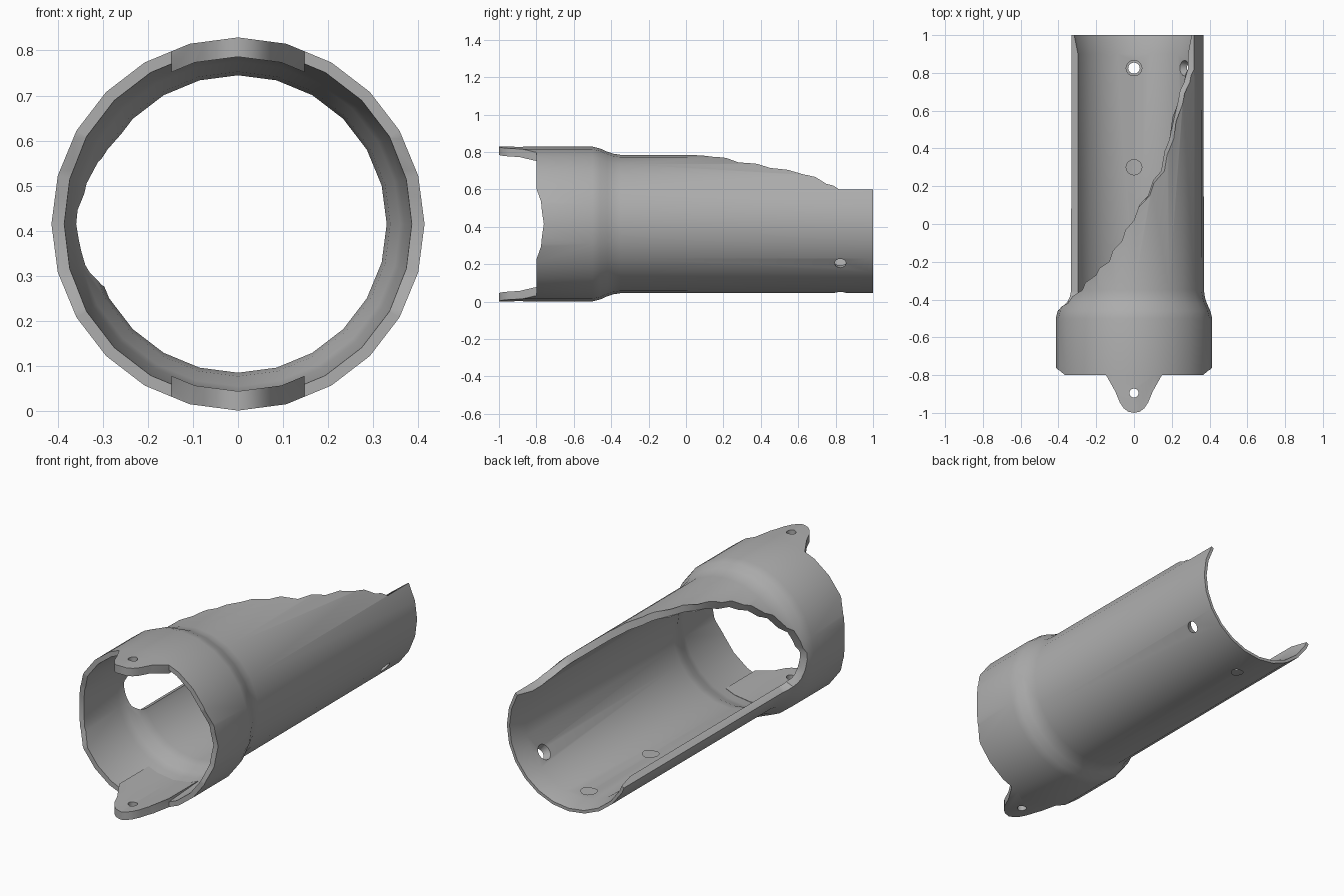
import bpy, bmesh
from math import sin, cos, radians, pi
from mathutils import Matrix

AXIS_Z = 0.415   # height of the tube axis
SIDES = 24

cube = bpy.data.objects.get("Cube")
if cube:
    bpy.data.objects.remove(cube, do_unlink=True)

grey = bpy.data.materials.new("plain grey")
grey.use_nodes = True
grey.diffuse_color = (0.42, 0.42, 0.42, 1)
grey.node_tree.nodes["Principled BSDF"].inputs["Base Color"].default_value = (0.42, 0.42, 0.42, 1)


def make_object(name, bm):
    bmesh.ops.recalc_face_normals(bm, faces=bm.faces)
    mesh = bpy.data.meshes.new(name)
    bm.to_mesh(mesh)
    bm.free()
    obj = bpy.data.objects.new(name, mesh)
    mesh.materials.append(grey)
    bpy.context.collection.objects.link(obj)
    return obj


def polar(r, deg, y):
    """Point around the tube axis, measured from the top towards +x."""
    return (r * sin(radians(deg)), y, AXIS_Z + r * cos(radians(deg)))


def skin(name, rings, closed):
    """Skin a row of equal cross-section loops."""
    bm = bmesh.new()
    loops = [[bm.verts.new(p) for p in ring] for ring in rings]
    n = len(loops[0])
    pairs = list(zip(loops, loops[1:]))
    if closed:
        pairs.append((loops[-1], loops[0]))
    else:
        bm.faces.new(loops[0])
        bm.faces.new(loops[-1])
    for a, b in pairs:
        for i in range(n):
            j = (i + 1) % n
            bm.faces.new((a[i], a[j], b[j], b[i]))
    return make_object(name, bm)


def revolve(name, profile):
    step = 360 / SIDES
    rings = [[polar(r, k * step, y) for y, r in profile] for k in range(SIDES)]
    return skin(name, rings, True)


def prism(name, points, to_a, to_b):
    return skin(name, [[to_a(*p) for p in points], [to_b(*p) for p in points]], False)


def drill(name, deg, y, r_in, r_out):
    """Tapered hole cutter pointing outward through the wall."""
    bm = bmesh.new()
    bmesh.ops.create_cone(bm, cap_ends=True, segments=16, radius1=r_in,
                          radius2=r_out, depth=0.12)
    place = (Matrix.Translation(polar(0.37, deg, y))
             @ Matrix.Rotation(radians(deg), 4, 'Y'))
    bmesh.ops.transform(bm, matrix=place, verts=bm.verts)
    return make_object(name, bm)


def boolean(obj, tool, operation='DIFFERENCE'):
    mod = obj.modifiers.new("cut", 'BOOLEAN')
    mod.object = tool
    mod.operation = operation
    mod.solver = 'EXACT'
    bpy.context.view_layer.objects.active = obj
    bpy.ops.object.modifier_apply(modifier=mod.name)
    bpy.data.objects.remove(tool, do_unlink=True)


# Tube with wide socket, shoulder and pipe
outer = [(-0.8, 0.414), (-0.5, 0.414), (-0.46, 0.404), (-0.42, 0.386),
         (-0.39, 0.376), (-0.35, 0.37), (1, 0.368)]
inner = [(1, 0.352), (0.9, 0.33), (-0.36, 0.33), (-0.41, 0.338),
         (-0.46, 0.36), (-0.5, 0.37), (-0.8, 0.388)]
body = revolve("socket_and_pipe", outer + inner)

# Sweeping cutaway that opens one side of the pipe
edge = [(60, 0.82), (54, 0.75), (44, 0.63), (35, 0.45), (26, 0.28), (13, 0.15),
        (0, 0.02), (-10, -0.09), (-21, -0.2), (-33, -0.27), (-48, -0.35),
        (-66, -0.42), (-85, -0.46), (-100, -0.45), (-112, -0.41), (-115, -0.36)]
wedge = [[polar(0.2, a, y), polar(0.55, a, y), polar(0.55, a, 1.2), polar(0.2, a, 1.2)]
         for a, y in edge]
boolean(body, skin("cutaway_cutter", wedge, False))

# Shallow scallop in both sides of the socket rim
half = [(-0.8, 0.19), (-0.775, 0.12), (-0.77, 0.065)]
scallop = ([(-0.9, 0.19)] + half + [(-0.76, 0)]
           + [(y, -z) for y, z in reversed(half)] + [(-0.9, -0.19)])
boolean(body, prism("scallop_cutter", scallop,
                    lambda y, z: (-0.6, y, AXIS_Z + z), lambda y, z: (0.6, y, AXIS_Z + z)))

# Countersunk screw holes in the pipe
for deg, y in [(180, 0.3), (180, 0.825), (125, 0.825)]:
    boolean(body, drill("screw_hole_cutter", deg, y, 0.046, 0.012))

# Mounting lugs at top and bottom of the socket
side = [(0.148, -0.5), (0.148, -0.8), (0.1, -0.885), (0.075, -0.945),
        (0.055, -0.975), (0.03, -0.994)]
outline = side + [(0, -1)] + [(-x, y) for x, y in reversed(side)]
lug_profile = [(-1.05, 0.414), (-0.8, 0.414), (-0.8, 0.4), (-0.55, 0.4),
               (-0.55, 0.371), (-1.05, 0.371)]
parts = [body]
for name, deg, z0, z1 in [("top_lug", 0, AXIS_Z, 1), ("bottom_lug", 180, -0.2, AXIS_Z)]:
    lug = revolve(name, lug_profile)
    plate = prism("lug_outline", outline,
                  lambda x, y: (x, y, z0), lambda x, y: (x, y, z1))
    boolean(lug, plate, 'INTERSECT')
    boolean(lug, drill("lug_hole_cutter", deg, -0.895, 0.024, 0.024))
    parts.append(lug)

# Smooth the round walls, keep the cut edges crisp
for obj in parts:
    bpy.ops.object.select_all(action='DESELECT')
    obj.select_set(True)
    bpy.context.view_layer.objects.active = obj
    bpy.ops.object.shade_smooth_by_angle(angle=radians(30))
